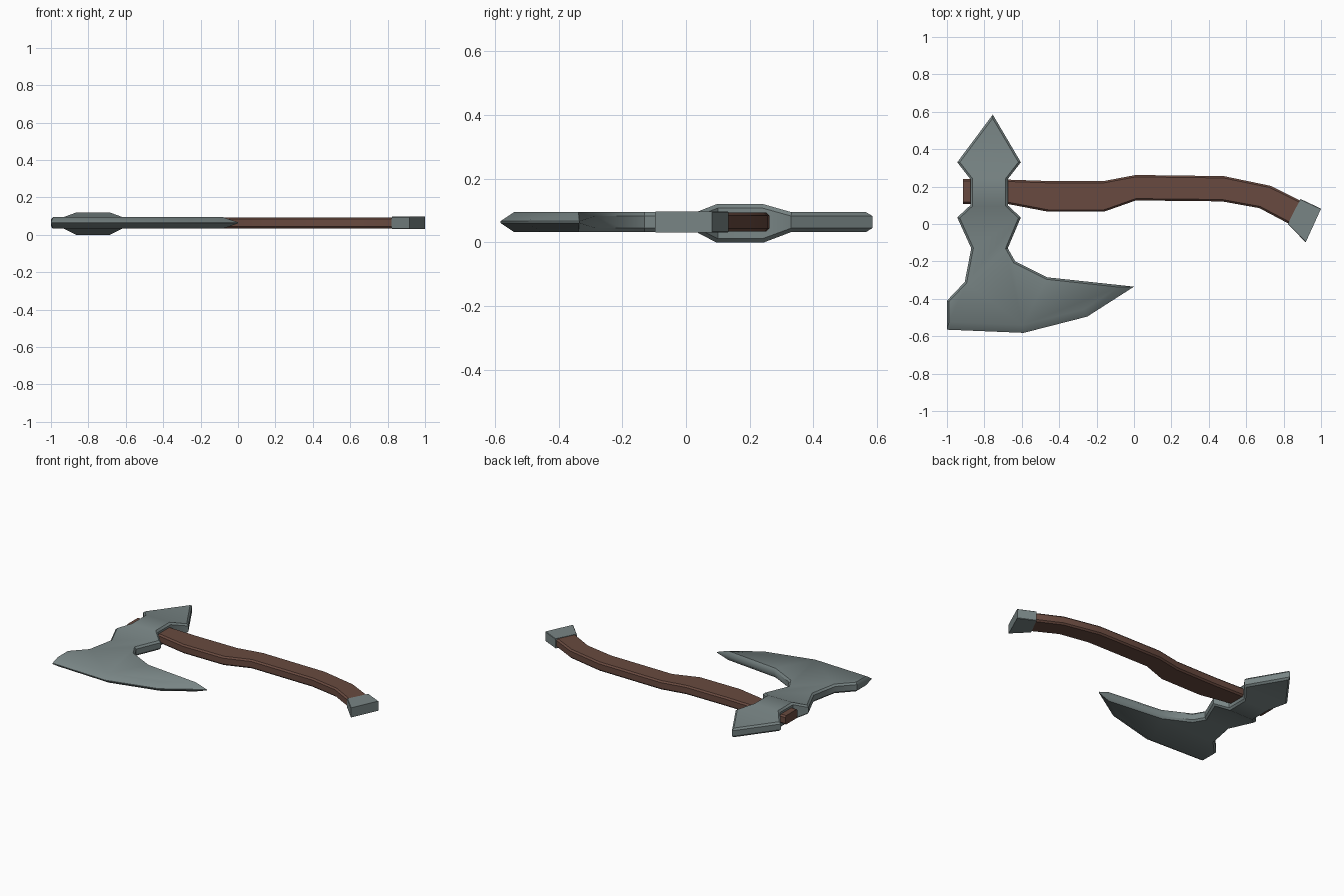
import bpy, bmesh, math
from mathutils import Vector
from mathutils.geometry import intersect_line_line_2d

if "Cube" in bpy.data.objects:
    bpy.data.objects.remove(bpy.data.objects["Cube"])

ZC = 0.06   # mid height of the flat-lying axe
ZB = 0.064  # mid height of the handle


def material(name, rgb):
    m = bpy.data.materials.new(name)
    m.diffuse_color = (*rgb, 1)
    m.use_nodes = True
    m.node_tree.nodes["Principled BSDF"].inputs["Base Color"].default_value = m.diffuse_color
    return m


steel = material("grey_steel", (0.19, 0.235, 0.235))
wood = material("brown_wood", (0.14, 0.068, 0.05))


def finish(bm, name, mat, angle):
    bmesh.ops.recalc_face_normals(bm, faces=bm.faces)
    me = bpy.data.meshes.new(name)
    bm.to_mesh(me)
    bm.free()
    me.materials.append(mat)
    ob = bpy.data.objects.new(name, me)
    bpy.context.collection.objects.link(ob)
    bpy.ops.object.select_all(action='DESELECT')
    ob.select_set(True)
    bpy.context.view_layer.objects.active = ob
    bpy.ops.object.shade_smooth_by_angle(angle=math.radians(angle))
    return ob


def inset(pts, dists):
    """Offset every edge of a counter-clockwise outline inward by its own distance."""
    n, lines = len(pts), []
    for i in range(n):
        a, b = Vector(pts[i]), Vector(pts[(i + 1) % n])
        d = (b - a).normalized()
        off = Vector((-d.y, d.x)) * dists[i]
        lines.append((a + off, d))
    out = []
    for i in range(n):
        (p, d), (q, e) = lines[i - 1], lines[i]
        t = (q - p).cross(e) / d.cross(e)
        out.append(p + d * t)
    return out


def bar(name, sections, half, chamfer, mat):
    """Chamfered bar lofted through pairs of (upper, lower) edge points."""
    bm = bmesh.new()
    rings = []
    for up, lo in sections:
        u, l = Vector(up), Vector(lo)
        c = (u - l).normalized() * chamfer
        h, k = half, half - chamfer
        prof = [(u, k), (u - c, h), (l + c, h), (l, k),
                (l, -k), (l + c, -h), (u - c, -h), (u, -k)]
        rings.append([bm.verts.new((p.x, p.y, ZB + z)) for p, z in prof])
    for a, b in zip(rings, rings[1:]):
        for i in range(8):
            j = (i + 1) % 8
            bm.faces.new((a[i], a[j], b[j], b[i]))
    bm.faces.new(rings[0])
    bm.faces.new(rings[-1])
    return finish(bm, name, mat, 35)


# axe head: outline from the back spike, down the left, along the cutting edge and up
outline = [(-0.755, 0.585), (-0.945, 0.33), (-0.875, 0.24), (-0.875, 0.10),
           (-0.945, 0.035), (-0.87, -0.13), (-0.905, -0.31), (-1.0, -0.41),
           (-1.0, -0.565), (-0.59, -0.582), (-0.25, -0.495), (0.0, -0.335),
           (-0.465, -0.285), (-0.635, -0.20), (-0.675, -0.13), (-0.605, 0.035),
           (-0.675, 0.10), (-0.675, 0.24), (-0.605, 0.33)]
n = len(outline)
cutting = range(8, 11)
face_pts = inset(outline, [0.042 if i in cutting else 0.011 for i in range(n)])
bulge = {2, 3, 16, 17}          # thick eye around the handle
bm = bmesh.new()
layers = []
for side in (1, -1):
    rim, face = [], []
    for i in range(n):
        mid = ZC if i in bulge else ZB
        h = 0.06 if i in bulge else 0.031
        w = 0.003 if 8 <= i <= 11 else h - 0.012
        rim.append(bm.verts.new((*outline[i], mid + side * w)))
        face.append(bm.verts.new((*face_pts[i], mid + side * h)))
    for i in range(n):
        j = (i + 1) % n
        bm.faces.new((rim[i], rim[j], face[j], face[i]))
    for patch in ((0, 1, 18), (1, 2, 17, 18), (2, 3, 16, 17), (3, 4, 15, 16), range(4, 16)):
        bm.faces.new([face[i] for i in patch])
    layers.append(rim)
for i in range(n):
    j = (i + 1) % n
    bm.faces.new((layers[0][i], layers[0][j], layers[1][j], layers[1][i]))
finish(bm, "axe_head", steel, 38)

# curved wooden handle
bar("handle", [((-0.915, 0.24), (-0.915, 0.108)), ((-0.67, 0.237), (-0.67, 0.106)),
               ((-0.46, 0.23), (-0.46, 0.066)), ((-0.16, 0.23), (-0.16, 0.066)),
               ((0.01, 0.262), (0.01, 0.126)), ((0.48, 0.256), (0.47, 0.121)),
               ((0.73, 0.204), (0.67, 0.085)), ((0.90, 0.12), (0.84, -0.005))],
    0.03, 0.01, wood)

# steel pommel cap
bar("pommel", [((0.89, 0.134), (0.822, 0.0)), ((1.0, 0.082), (0.918, -0.098))],
    0.033, 0.003, steel)
